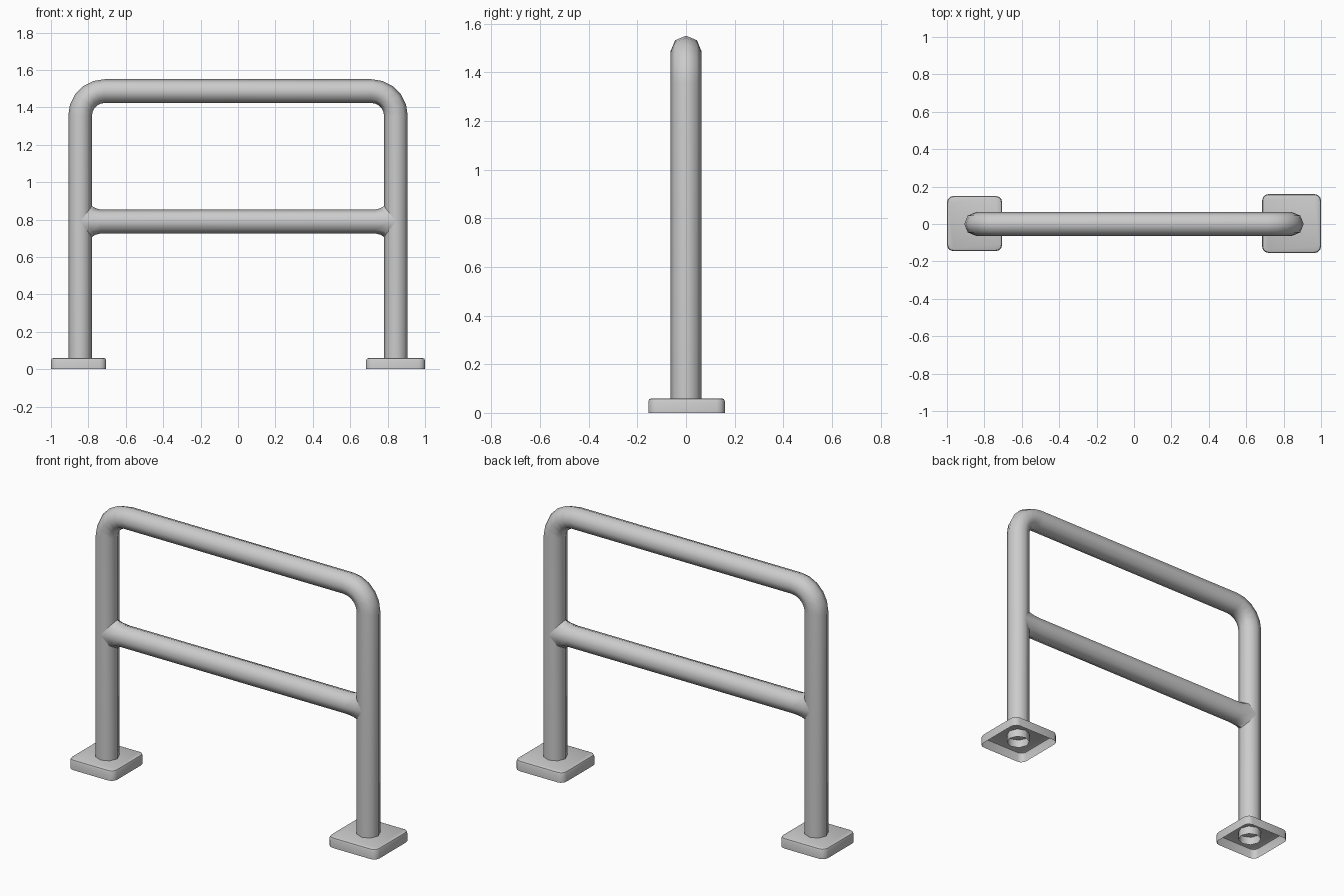
import bpy, bmesh
from math import sin, cos, pi

if "Cube" in bpy.data.objects:
    bpy.data.objects.remove(bpy.data.objects["Cube"])

R = 0.0635       # tube radius
SIDES = 8
POST_X = 0.844   # post centre line
TOP_Z = 1.487    # top bar centre line
BEND = 0.13      # centre line radius of the corners
RAIL_Z = 0.79
ANGLES = [2 * pi * i / SIDES for i in range(SIDES)]


def finish(name, bm, angle=0.7):
    bmesh.ops.recalc_face_normals(bm, faces=bm.faces)
    me = bpy.data.meshes.new(name)
    bm.to_mesh(me)
    bm.free()
    ob = bpy.data.objects.new(name, me)
    bpy.context.collection.objects.link(ob)
    bpy.ops.object.select_all(action='DESELECT')
    ob.select_set(True)
    bpy.context.view_layer.objects.active = ob
    bpy.ops.object.shade_smooth_by_angle(angle=angle)
    return ob


def skin(name, rings):
    """Open tube through a list of rings of points."""
    bm = bmesh.new()
    loops = [[bm.verts.new(p) for p in ring] for ring in rings]
    for a, b in zip(loops, loops[1:]):
        for i in range(SIDES):
            j = (i + 1) % SIDES
            bm.faces.new((a[i], a[j], b[j], b[i]))
    return finish(name, bm, 0.9)


# Bent outer frame: (x, z, angle of the outward normal) along the path
path = [(-POST_X, 0.012, pi)]
steps = 5
for side in (-1, 1):
    for i in range(steps + 1):
        t = pi / 2 * i / steps
        a = pi - t if side < 0 else pi / 2 - t
        cx = side * (POST_X - BEND)
        path.append((cx + BEND * cos(a), TOP_Z - BEND + BEND * sin(a), a))
path.append((POST_X, 0.012, 0))
skin("bent_frame", [[(x + R * cos(t) * cos(a), R * sin(t), z + R * cos(t) * sin(a))
                     for t in ANGLES] for x, z, a in path])

# Middle rail, flared where it meets the posts
def rail_ring(side, x, flare, saddle):
    return [(side * (x - saddle * R * abs(cos(t))), R * sin(t),
             RAIL_Z + R * flare * cos(t)) for t in ANGLES]

half = [(POST_X, 1.3, 1), (POST_X - 0.025, 1.12, 0.9), (POST_X - 0.11, 1, 0)]
skin("middle_rail", [rail_ring(-1, *h) for h in half]
     + [rail_ring(1, *h) for h in reversed(half)])


# Foot plates: rounded shells open underneath
def foot_plate(name, x0, x1, y0, y1, height=0.06):
    bm = bmesh.new()
    bmesh.ops.create_cube(bm, size=1)
    for v in bm.verts:
        v.co.x = x0 if v.co.x < 0 else x1
        v.co.y = y0 if v.co.y < 0 else y1
        v.co.z = 0 if v.co.z < 0 else height
    bottom = [f for f in bm.faces if all(v.co.z == 0 for v in f.verts)]
    bmesh.ops.delete(bm, geom=bottom, context='FACES_ONLY')
    upright = [e for e in bm.edges if e.verts[0].co.z != e.verts[1].co.z]
    bmesh.ops.bevel(bm, geom=upright, offset=0.035, segments=3, profile=0.5,
                    affect='EDGES')
    rim = [e for e in bm.edges if all(v.co.z > height - 0.001 for v in e.verts)]
    bmesh.ops.bevel(bm, geom=rim, offset=0.013, segments=2, profile=0.5,
                    affect='EDGES')
    return finish(name, bm)


foot_plate("left_foot_plate", -1.0, -0.705, -0.145, 0.15)
foot_plate("right_foot_plate", 0.685, 1.0, -0.155, 0.16)
